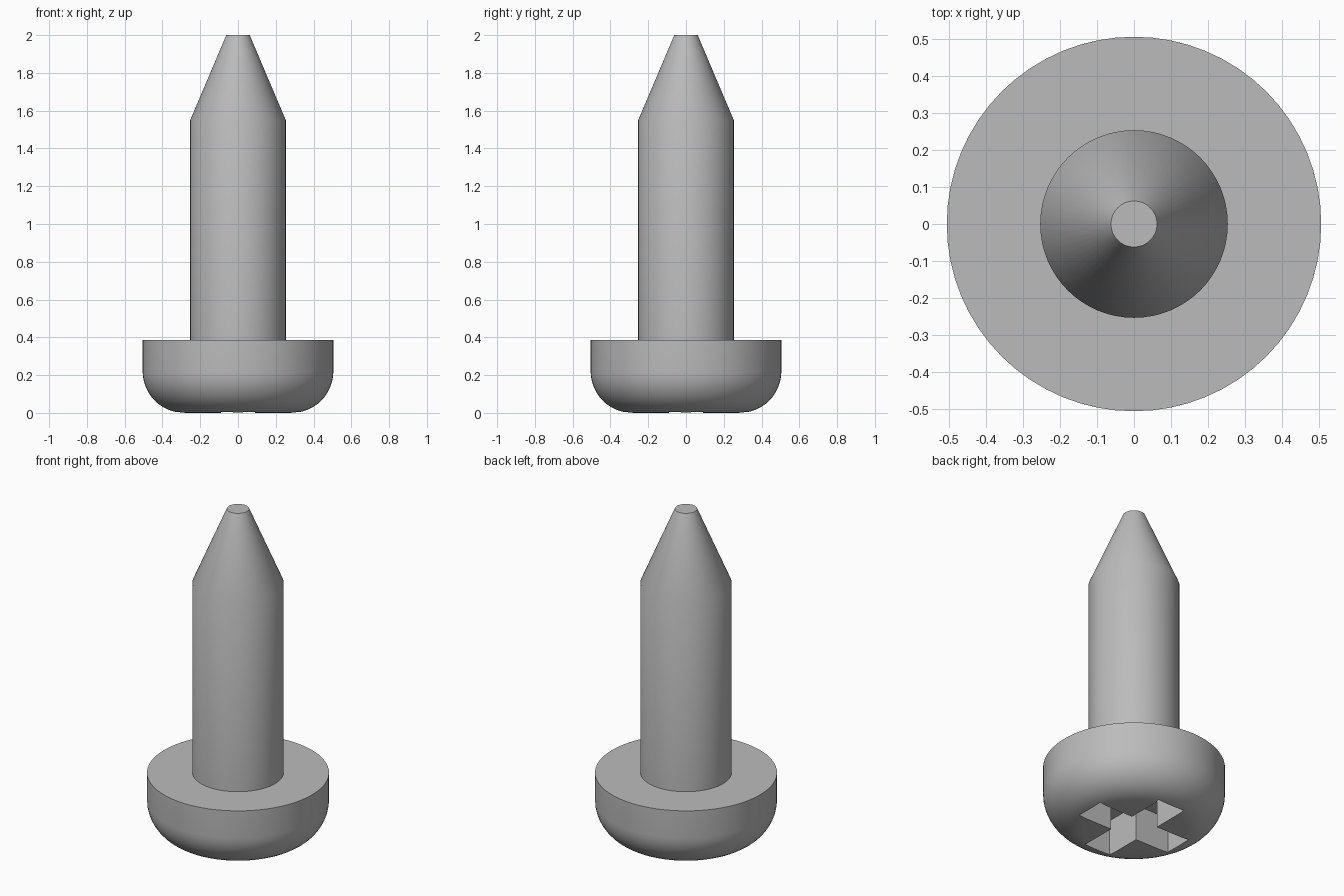
import bpy
import bmesh
from math import sin, cos, pi, radians

if "Cube" in bpy.data.objects:
    bpy.data.objects.remove(bpy.data.objects["Cube"], do_unlink=True)

HEAD_R, HEAD_TOP, FILLET = 0.505, 0.385, 0.22
SHANK_R, TIP_R, TAPER_Z, TIP_Z = 0.253, 0.062, 1.55, 2.0
ARM_HALF, ARM_LEN, RECESS_DEPTH = 0.09, 0.32, 0.22
SIDES = 64

steel = bpy.data.materials.new("grey steel")
steel.use_nodes = True
colour = (0.5, 0.5, 0.5, 1)
steel.diffuse_color = colour
steel.node_tree.nodes["Principled BSDF"].inputs["Base Color"].default_value = colour


def make_object(name, bm):
    bmesh.ops.recalc_face_normals(bm, faces=bm.faces)
    mesh = bpy.data.meshes.new(name)
    bm.to_mesh(mesh)
    bm.free()
    mesh.materials.append(steel)
    obj = bpy.data.objects.new(name, mesh)
    bpy.context.collection.objects.link(obj)
    return obj


def turned(name, profile):
    """Revolve an (r, z) profile, given bottom to top, and cap both ends."""
    bm = bmesh.new()
    rings = [[bm.verts.new((r * cos(2 * pi * i / SIDES), r * sin(2 * pi * i / SIDES), z))
              for i in range(SIDES)] for r, z in profile]
    for low, high in zip(rings, rings[1:]):
        for i in range(SIDES):
            j = (i + 1) % SIDES
            bm.faces.new((low[i], low[j], high[j], high[i]))
    bm.faces.new(rings[0])
    bm.faces.new(rings[-1])
    return make_object(name, bm)


def activate(obj):
    bpy.ops.object.select_all(action='DESELECT')
    obj.select_set(True)
    bpy.context.view_layer.objects.active = obj


# Pan head with a rounded lower rim
steps = 12
rim = [(HEAD_R - FILLET + FILLET * sin(a), FILLET - FILLET * cos(a))
       for a in (pi / 2 * i / steps for i in range(steps + 1))]
head = turned("head", rim + [(HEAD_R, HEAD_TOP)])

# Shank with a tapered, blunt point
shank = turned("shank", [(SHANK_R, HEAD_TOP - 0.05), (SHANK_R, TAPER_Z), (TIP_R, TIP_Z)])

# Cross-shaped drive recess
bm = bmesh.new()
outline = []
for k in range(4):
    c, s = round(cos(k * pi / 2)), round(sin(k * pi / 2))
    for x, y in ((ARM_LEN, -ARM_HALF), (ARM_LEN, ARM_HALF), (ARM_HALF, ARM_HALF)):
        outline.append(bm.verts.new((c * x - s * y, s * x + c * y, -0.1)))
base = bm.faces.new(outline)
extruded = bmesh.ops.extrude_face_region(bm, geom=[base])["geom"]
bmesh.ops.translate(bm, vec=(0, 0, RECESS_DEPTH + 0.1),
                    verts=[g for g in extruded if isinstance(g, bmesh.types.BMVert)])
cutter = make_object("recess_cutter", bm)
cutter.hide_render = True

activate(head)
cut = head.modifiers.new("recess", 'BOOLEAN')
cut.operation = 'DIFFERENCE'
cut.solver = 'EXACT'
cut.object = cutter
bpy.ops.object.modifier_apply(modifier=cut.name)
bpy.data.objects.remove(cutter, do_unlink=True)

# Smooth turned surfaces, sharp edges kept
for obj in (head, shank):
    activate(obj)
    bpy.ops.object.shade_smooth_by_angle(angle=radians(30))
